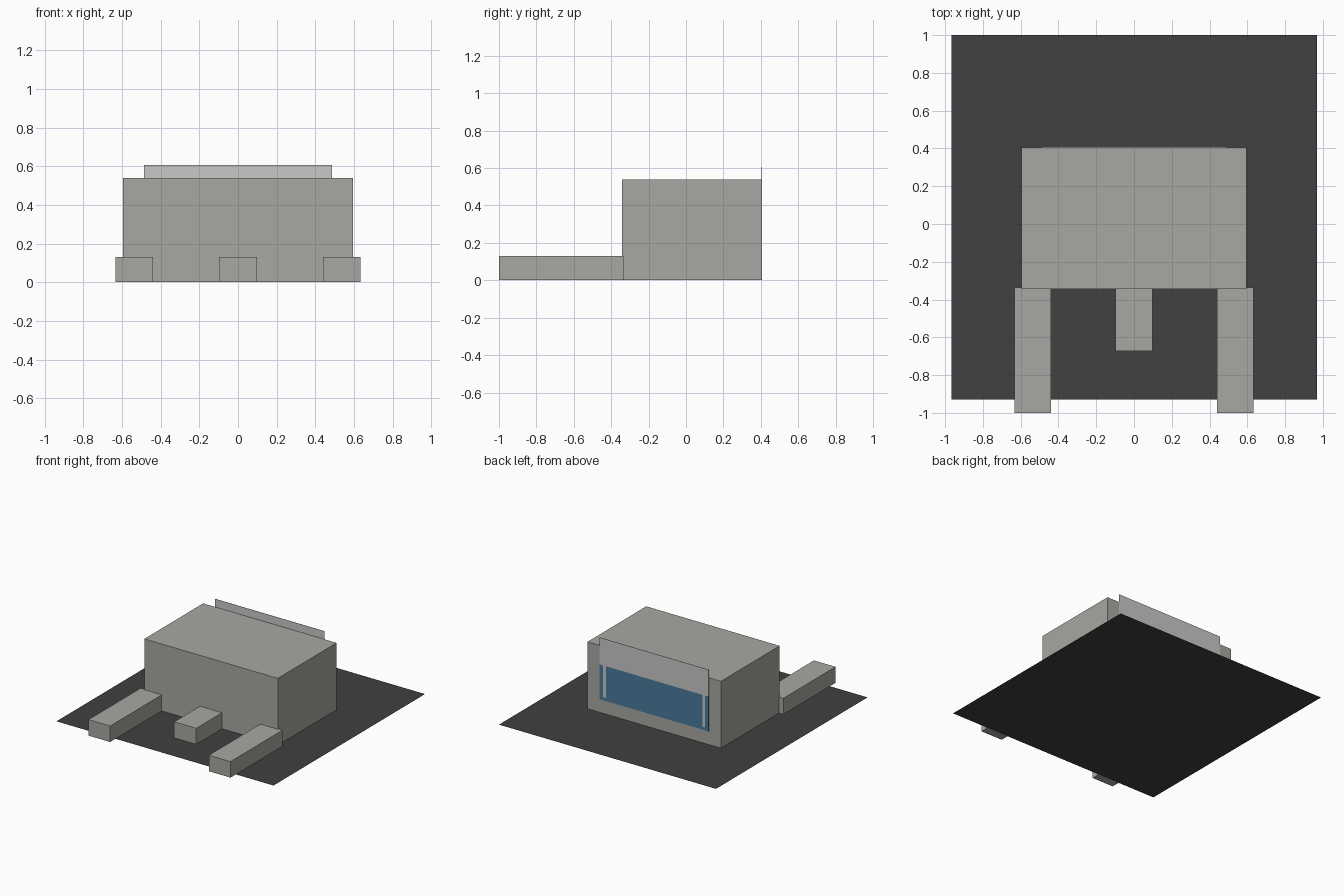
import bpy

cube = bpy.data.objects.get("Cube")
if cube:
    bpy.data.objects.remove(cube, do_unlink=True)


def material(name, rgb):
    m = bpy.data.materials.new(name)
    m.use_nodes = True
    m.diffuse_color = (*rgb, 1)
    m.node_tree.nodes["Principled BSDF"].inputs["Base Color"].default_value = (*rgb, 1)
    return m


concrete = material("warm grey concrete", (0.39, 0.39, 0.36))
asphalt = material("dark asphalt", (0.052, 0.052, 0.052))
panel = material("light grey panel", (0.58, 0.58, 0.58))
glass = material("blue glass", (0.072, 0.195, 0.332))


def box(name, x, y, z, mat):
    """Axis-aligned box from (min, max) ranges."""
    bpy.ops.mesh.primitive_cube_add(size=1, location=[sum(r) / 2 for r in (x, y, z)])
    ob = bpy.context.object
    ob.name = name
    ob.scale = [r[1] - r[0] for r in (x, y, z)]
    bpy.ops.object.transform_apply(location=False, rotation=False, scale=True)
    ob.data.materials.append(mat)
    return ob


# Flat paved lot
bpy.ops.mesh.primitive_plane_add(size=1, location=(0, 0.035, 0))
lot = bpy.context.object
lot.name = "paved_lot"
lot.scale = (1.935, 1.93, 1)
bpy.ops.object.transform_apply(location=False, rotation=False, scale=True)
lot.data.materials.append(asphalt)

# Main hall and the low blocks in front of it
base, back = 0.001, 0.405
box("main_hall", (-0.595, 0.595), (-0.343, back), (base, 0.54), concrete)
box("centre_block", (-0.098, 0.098), (-0.672, -0.335), (base, 0.13), concrete)

# Rear glazing and the sign panel rising above the roof
box("rear_window", (-0.487, 0.487), (back, back + 0.001), (0.107, 0.39), glass)
box("sign_panel", (-0.487, 0.487), (back, back + 0.002), (0.388, 0.605), panel)

# Mirrored side wings and window posts
for side, label in ((-1, "right"), (1, "left")):
    box(label + "_wing", sorted((side * 0.44, side * 0.633)), (-1, -0.335), (base, 0.13), concrete)
    box(label + "_window_post", sorted((side * 0.43, side * 0.455)),
        (back, back + 0.002), (0.132, 0.39), panel)
